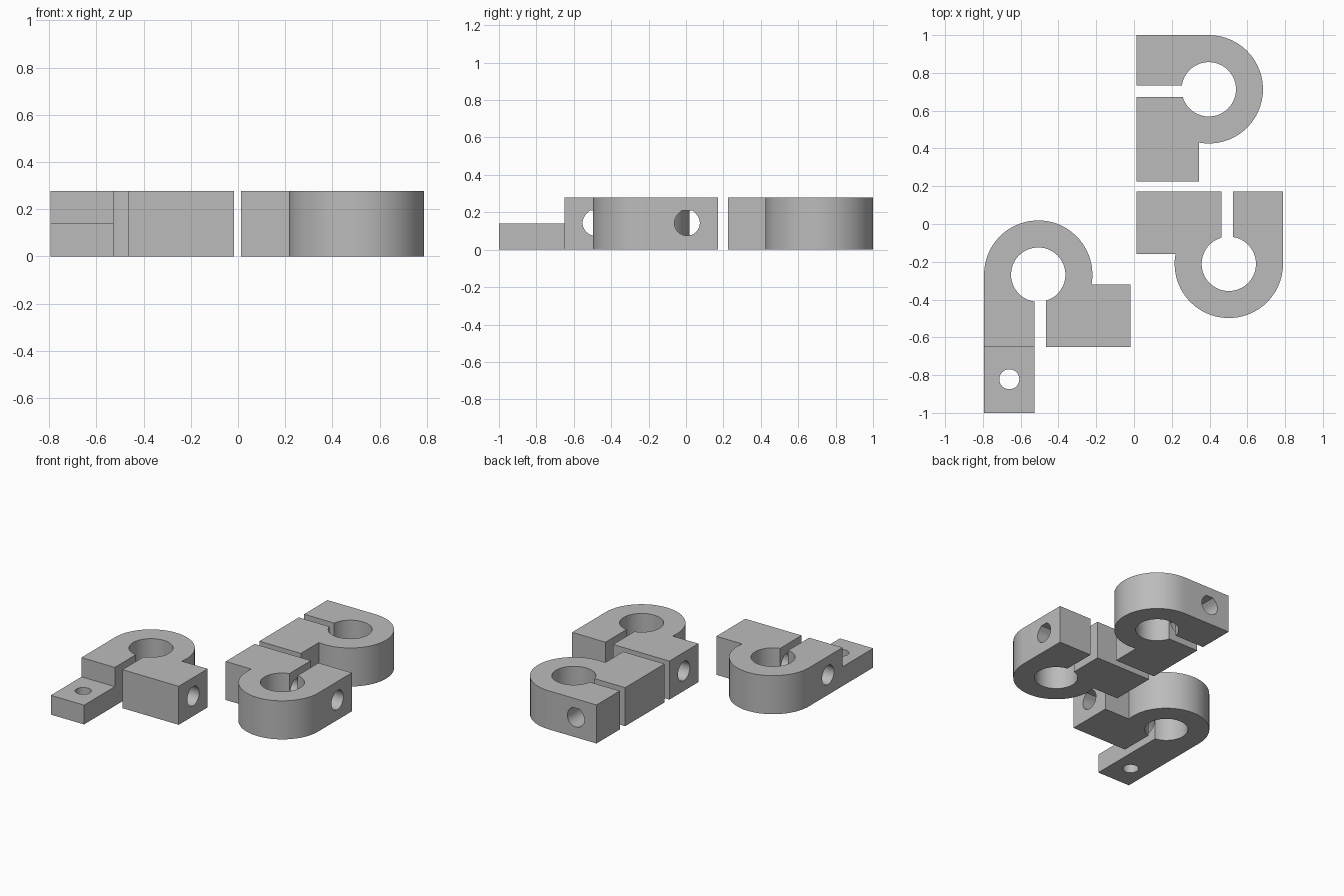
import bpy, bmesh
from math import sin, cos, pi, asin, radians
from mathutils import Matrix, Vector

cube = bpy.data.objects.get("Cube")
if cube:
    bpy.data.objects.remove(cube, do_unlink=True)

HEIGHT = 0.278
R_OUT, R_BORE = 0.287, 0.144
ARM = 0.382                        # ring centre to clamp face
SHOULDER = 0.052                   # where the wide block starts
WIDE = -0.489                      # far end of the wide block
SLOT_L, SLOT_R = -0.04, 0.021      # slot edges
BOLT_Y, BOLT_R = 0.217, 0.068
TAB_END, TAB_TOP = 0.732, 0.139

grey = bpy.data.materials.new("plain grey")
grey.use_nodes = True
grey.diffuse_color = (0.5, 0.5, 0.5, 1)
grey.node_tree.nodes["Principled BSDF"].inputs["Base Color"].default_value = grey.diffuse_color


def arc(r, a0, a1, n):
    return [(r * cos(a0 + (a1 - a0) * i / n), r * sin(a0 + (a1 - a0) * i / n))
            for i in range(n + 1)]


def prism(name, profile, depth, matrix=Matrix()):
    """Extrude a flat outline along z, then place it."""
    bm = bmesh.new()
    face = bm.faces.new([bm.verts.new((x, y, 0)) for x, y in profile])
    top = bmesh.ops.extrude_face_region(bm, geom=[face])["geom"]
    bmesh.ops.translate(bm, vec=(0, 0, depth),
                        verts=[v for v in top if isinstance(v, bmesh.types.BMVert)])
    bm.transform(matrix)
    bmesh.ops.recalc_face_normals(bm, faces=bm.faces)
    mesh = bpy.data.meshes.new(name)
    bm.to_mesh(mesh)
    bm.free()
    mesh.materials.append(grey)
    obj = bpy.data.objects.new(name, mesh)
    bpy.context.collection.objects.link(obj)
    return obj


def activate(obj):
    bpy.ops.object.select_all(action="DESELECT")
    obj.select_set(True)
    bpy.context.view_layer.objects.active = obj


def cut(obj, cutter):
    cutter.hide_render = True
    mod = obj.modifiers.new("cut", "BOOLEAN")
    mod.operation, mod.solver, mod.object = "DIFFERENCE", "EXACT", cutter
    activate(obj)
    bpy.ops.object.modifier_apply(modifier=mod.name)
    bpy.data.objects.remove(cutter, do_unlink=True)


def clamp(name, centre, turn, tab=False):
    end = TAB_END if tab else ARM
    # Split ring with a plain arm on one side and a wide block on the other
    outline = [(SLOT_R, end), (R_OUT, end)]
    outline += arc(R_OUT, 0, -pi - asin(SHOULDER / R_OUT), 30)
    outline += [(WIDE, SHOULDER), (WIDE, ARM), (SLOT_L, ARM)]
    a_left = pi - asin((R_BORE**2 - SLOT_L**2) ** 0.5 / R_BORE)
    a_right = asin((R_BORE**2 - SLOT_R**2) ** 0.5 / R_BORE)
    outline += arc(R_BORE, a_left, a_right + 2 * pi, 40)
    body = prism(name, outline, HEIGHT)

    # Cross bolt hole: teardrop with a flat roof
    flat = BOLT_R * (2 ** 0.5 - 1)
    drop = arc(BOLT_R, pi * 3 / 4, pi * 9 / 4, 24) + [(flat, BOLT_R), (-flat, BOLT_R)]
    along_x = Matrix(((0, 0, 1, -1), (1, 0, 0, BOLT_Y),
                      (0, 1, 0, HEIGHT / 2 + 0.004), (0, 0, 0, 1)))
    cut(body, prism("bolt_cutter", drop, 2, along_x))

    if tab:
        # Thin mounting tab with a screw hole
        step = [(-0.1, ARM), (0.5, ARM), (0.5, 1), (-0.1, 1)]
        cut(body, prism("step_cutter", step, 1, Matrix.Translation((0, 0, TAB_TOP))))
        screw = arc(0.053, 0, 2 * pi, 32)[:-1]
        cut(body, prism("screw_cutter", screw, 1, Matrix.Translation((0.153, 0.554, -0.5))))

    body.data.transform(Matrix.Translation(Vector((*centre, 0)))
                        @ Matrix.Rotation(radians(turn), 4, "Z"))
    activate(body)
    bpy.ops.object.shade_smooth_by_angle(angle=radians(30))
    return body


clamp("back_clamp", (0.396, 0.713), 90)
clamp("front_clamp", (0.502, -0.211), 0)
clamp("tab_clamp", (-0.507, -0.268), 180, tab=True)
